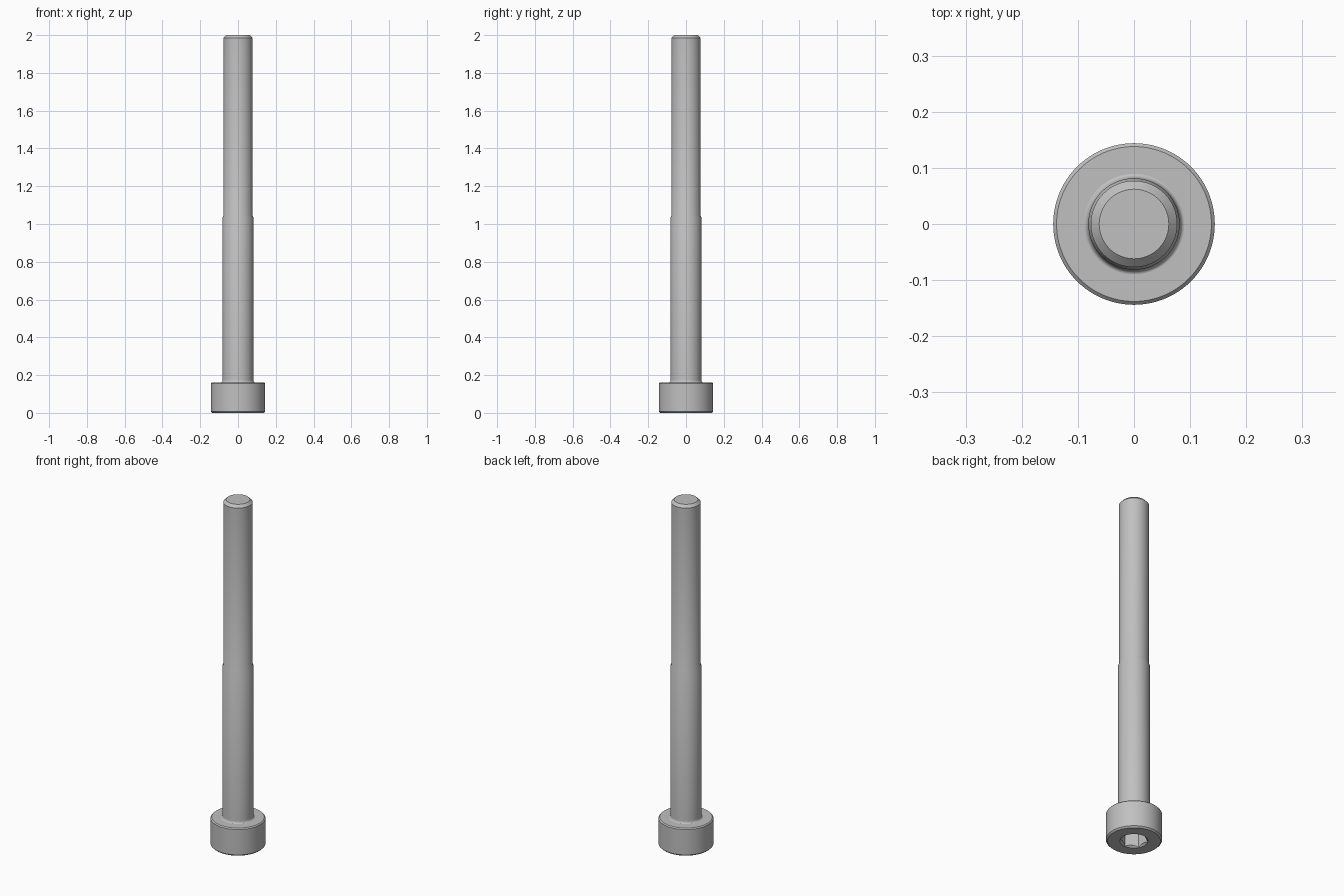
import bpy
import bmesh
from math import radians, tau, cos, sin
from mathutils import Vector

cube = bpy.data.objects.get("Cube")
if cube:
    bpy.data.objects.remove(cube, do_unlink=True)

SEGMENTS = 96

steel = bpy.data.materials.new("steel grey")
steel.use_nodes = True
grey = (0.53, 0.53, 0.53, 1)
steel.diffuse_color = grey
steel.node_tree.nodes["Principled BSDF"].inputs["Base Color"].default_value = grey


def lathe(name, profile, sides=SEGMENTS, turn=0.0):
    """Revolve (radius, height) points around z and cap both ends."""
    bm = bmesh.new()
    rings = []
    for radius, z in profile:
        rings.append([bm.verts.new((radius * cos(turn + tau * i / sides),
                                    radius * sin(turn + tau * i / sides), z))
                      for i in range(sides)])
    for low, high in zip(rings, rings[1:]):
        for i in range(sides):
            j = (i + 1) % sides
            bm.faces.new((low[i], low[j], high[j], high[i]))
    bm.faces.new(rings[0][::-1])
    bm.faces.new(rings[-1])
    bmesh.ops.recalc_face_normals(bm, faces=bm.faces)
    mesh = bpy.data.meshes.new(name)
    bm.to_mesh(mesh)
    bm.free()
    mesh.materials.append(steel)
    obj = bpy.data.objects.new(name, mesh)
    bpy.context.collection.objects.link(obj)
    return obj


def select_only(obj):
    bpy.ops.object.select_all(action='DESELECT')
    obj.select_set(True)
    bpy.context.view_layer.objects.active = obj


def cut(target, cutter):
    """Subtract a cutter, then discard it."""
    mod = target.modifiers.new("socket cut", 'BOOLEAN')
    mod.operation = 'DIFFERENCE'
    mod.solver = 'EXACT'
    mod.object = cutter
    select_only(target)
    bpy.ops.object.modifier_apply(modifier=mod.name)
    bpy.data.objects.remove(cutter, do_unlink=True)


# Cylindrical head with bevelled rims
head = lathe("head", [(0.136, 0), (0.144, 0.008), (0.144, 0.155), (0.138, 0.161)])

# Hexagonal drive socket with a countersunk mouth
cut(head, lathe("hex_cutter", [(0.0707, -0.02), (0.0707, 0.082)], 6, radians(30)))
cut(head, lathe("countersink_cutter", [(0.082, -0.01), (0.062, 0.01)]))

# Shank: curved root fillet, plain body, slimmer threaded length, bevelled tip
FILLET = 0.008
root = [(0.0815 + FILLET * (1 - sin(a)), 0.161 + FILLET * 2 * (1 - cos(a)))
        for a in (radians(90 * i / 6) for i in range(7))]
shank = lathe("shank", [(root[0][0], 0.13)] + root +
              [(0.0815, 1.035), (0.077, 1.045), (0.077, 1.985), (0.062, 2.0)])

for part in (head, shank):
    select_only(part)
    bpy.ops.object.shade_smooth_by_angle(angle=radians(25))
